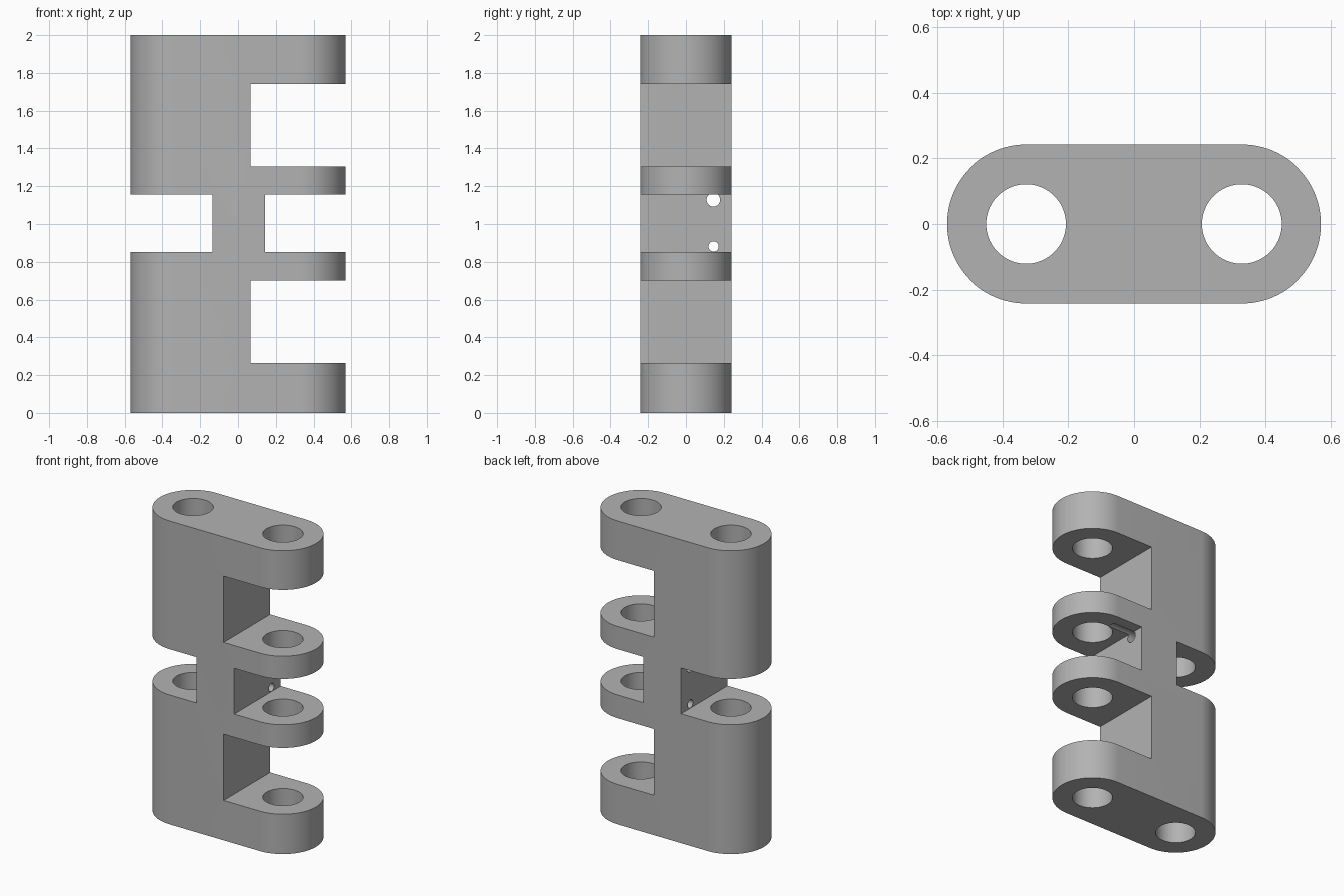
import bpy, bmesh, math
from mathutils import Matrix

cube = bpy.data.objects.get("Cube")
if cube:
    bpy.data.objects.remove(cube, do_unlink=True)

RADIUS, PIN_X, HEIGHT = 0.242, 0.328, 2.0

grey = bpy.data.materials.new("plain grey")
grey.use_nodes = True
grey.diffuse_color = (0.45, 0.45, 0.45, 1)
grey.node_tree.nodes["Principled BSDF"].inputs["Base Color"].default_value = (0.45, 0.45, 0.45, 1)


def make_object(name, bm):
    mesh = bpy.data.meshes.new(name)
    bmesh.ops.recalc_face_normals(bm, faces=bm.faces)
    bm.to_mesh(mesh)
    bm.free()
    mesh.materials.append(grey)
    obj = bpy.data.objects.new(name, mesh)
    bpy.context.collection.objects.link(obj)
    return obj


def stadium(name, steps=48):
    """Upright block with two rounded ends."""
    bm = bmesh.new()
    ring = []
    for side, start in ((1, -math.pi / 2), (-1, math.pi / 2)):
        for i in range(steps + 1):
            a = start + math.pi * i / steps
            ring.append(bm.verts.new((side * PIN_X + RADIUS * math.cos(a), RADIUS * math.sin(a), 0)))
    face = bm.faces.new(ring)
    top = bmesh.ops.extrude_face_region(bm, geom=[face])["geom"]
    bmesh.ops.translate(bm, vec=(0, 0, HEIGHT), verts=[v for v in top if isinstance(v, bmesh.types.BMVert)])
    return make_object(name, bm)


def box_cutter(name, x0, x1, z0, z1):
    bm = bmesh.new()
    bmesh.ops.create_cube(bm, size=1, matrix=Matrix.Translation(((x0 + x1) / 2, 0, (z0 + z1) / 2))
                          @ Matrix.Diagonal((x1 - x0, 1, z1 - z0, 1)))
    return make_object(name, bm)


def round_cutter(name, center, radius, depth, along_x=False, segments=72):
    bm = bmesh.new()
    turn = Matrix.Rotation(math.pi / 2 if along_x else 0, 4, 'Y')
    bmesh.ops.create_cone(bm, cap_ends=True, segments=segments, radius1=radius, radius2=radius,
                          depth=depth, matrix=Matrix.Translation(center) @ turn)
    return make_object(name, bm)


body = stadium("hinge_body")

cutters = [
    # notches between the knuckles
    box_cutter("lower_notch", 0.065, 1, 0.263, 0.70),
    box_cutter("middle_notch", 0.142, 1, 0.853, 1.155),
    box_cutter("upper_notch", 0.065, 1, 1.305, 1.742),
    box_cutter("rear_notch", -1, -0.134, 0.853, 1.155),
    # upright pin bores
    round_cutter("left_bore", (PIN_X, 0, 1), 0.121, 3),
    round_cutter("right_bore", (-PIN_X, 0, 1), 0.121, 3),
    # small holes across the middle web
    round_cutter("upper_cross_hole", (0.07, 0.145, 1.128), 0.036, 0.46, True, 32),
    round_cutter("lower_cross_hole", (0, 0.146, 0.881), 0.027, 0.4, True, 32),
]

for cutter in cutters:
    cutter.hide_render = True
    mod = body.modifiers.new(cutter.name, 'BOOLEAN')
    mod.operation, mod.solver, mod.object = 'DIFFERENCE', 'EXACT', cutter

# Bake the cuts and remove the cutters
bpy.context.view_layer.update()
cut_mesh = bpy.data.meshes.new_from_object(body.evaluated_get(bpy.context.evaluated_depsgraph_get()))
body.modifiers.clear()
body.data = cut_mesh
cut_mesh.name = "hinge_body"
cut_mesh.materials.clear()
cut_mesh.materials.append(grey)
for poly in cut_mesh.polygons:
    poly.material_index = 0
for cutter in cutters:
    bpy.data.objects.remove(cutter, do_unlink=True)

bpy.ops.object.select_all(action='DESELECT')
body.select_set(True)
bpy.context.view_layer.objects.active = body
bpy.ops.object.shade_smooth_by_angle(angle=math.radians(30))
